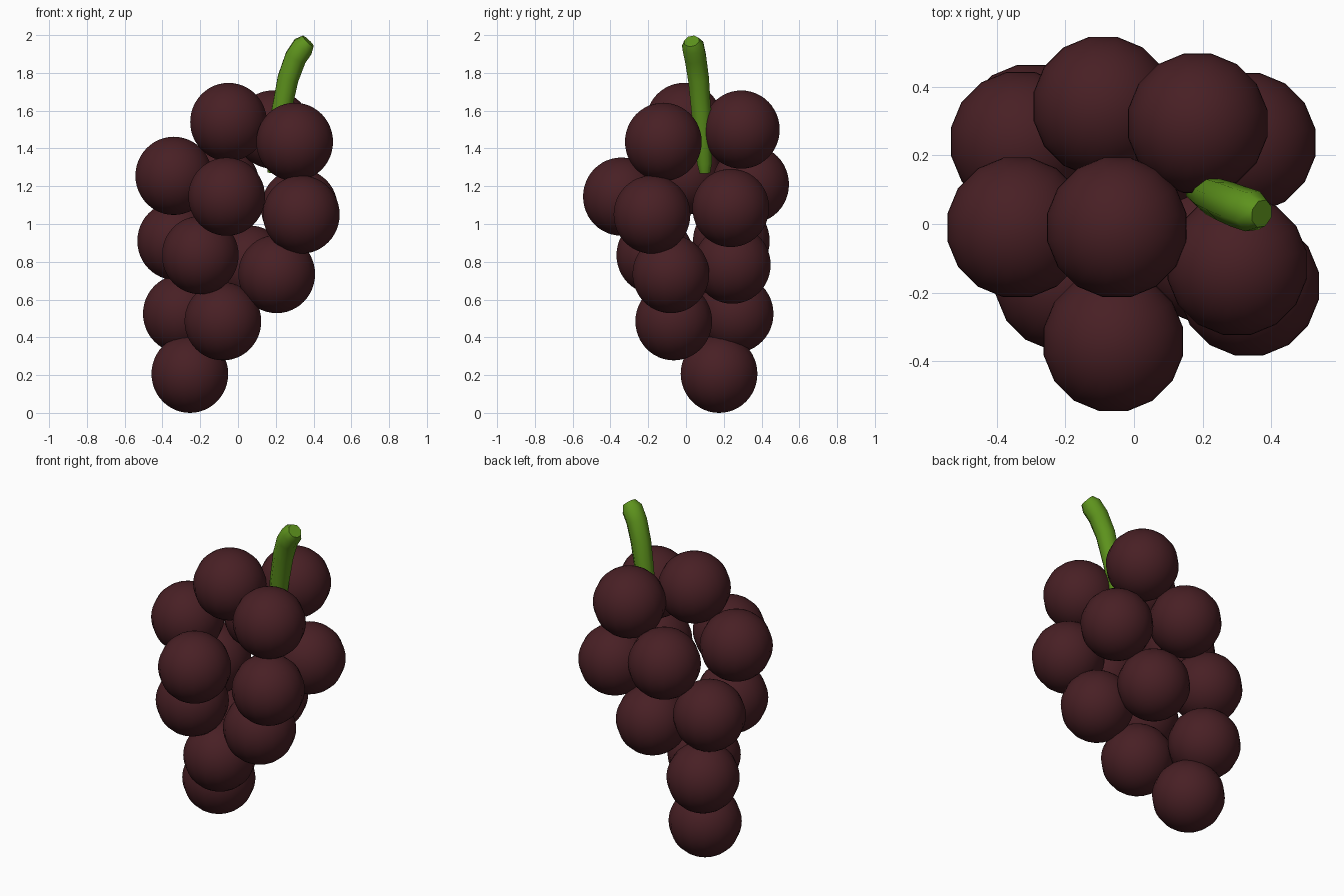
import bpy, math

if "Cube" in bpy.data.objects:
    bpy.data.objects.remove(bpy.data.objects["Cube"])

def material(name, rgb):
    m = bpy.data.materials.new(name)
    m.diffuse_color = (*rgb, 1)
    m.use_nodes = True
    m.node_tree.nodes["Principled BSDF"].inputs["Base Color"].default_value = m.diffuse_color
    return m

grape_mat = material("grape_skin", (0.065, 0.014, 0.018))
stem_mat = material("stem_green", (0.11, 0.29, 0.012))

# Grape centres, from the top of the bunch to the bottom
centres = [
    (-0.05, -0.01, 1.54), (0.30, -0.12, 1.435), (0.185, 0.293, 1.50),
    (-0.34, -0.01, 1.255), (-0.09, 0.342, 1.21), (-0.06, -0.342, 1.145),
    (0.325, 0.237, 1.085), (0.335, -0.18, 1.05), (-0.33, 0.24, 0.91),
    (-0.20, -0.165, 0.835), (0.06, 0.245, 0.785), (0.205, -0.08, 0.735),
    (-0.30, 0.26, 0.525), (-0.08, -0.065, 0.485), (-0.255, 0.175, 0.207),
]
for i, c in enumerate(centres):
    bpy.ops.mesh.primitive_uv_sphere_add(segments=16, ring_count=24, radius=0.207,
                                         location=c, rotation=(0, 0, math.pi / 16))
    grape = bpy.context.object
    grape.name = f"grape_{i + 1:02d}"
    grape.data.materials.append(grape_mat)
    bpy.ops.object.shade_smooth()

# Curved stem, thickening upwards with a narrowed tip: x, y, z, radius
path = [
    (0.185, 0.10, 1.27, 0.030), (0.19, 0.098, 1.32, 0.042),
    (0.21, 0.09, 1.46, 0.050), (0.23, 0.08, 1.60, 0.056),
    (0.265, 0.066, 1.77, 0.060), (0.305, 0.05, 1.88, 0.062),
    (0.345, 0.037, 1.94, 0.062), (0.372, 0.03, 1.968, 0.042),
]
curve = bpy.data.curves.new("stem", "CURVE")
curve.dimensions = "3D"
curve.bevel_depth = 1.0
curve.bevel_resolution = 2
curve.use_fill_caps = True
spline = curve.splines.new("POLY")
spline.points.add(len(path) - 1)
for p, (x, y, z, r) in zip(spline.points, path):
    p.co = (x, y, z, 1)
    p.radius = r
stem = bpy.data.objects.new("stem", curve)
bpy.context.collection.objects.link(stem)
bpy.ops.object.select_all(action="DESELECT")
stem.select_set(True)
bpy.context.view_layer.objects.active = stem
bpy.ops.object.convert(target="MESH")
stem = bpy.context.object
stem.data.materials.clear()
stem.data.materials.append(stem_mat)
bpy.ops.object.shade_smooth_by_angle(angle=math.radians(50))
